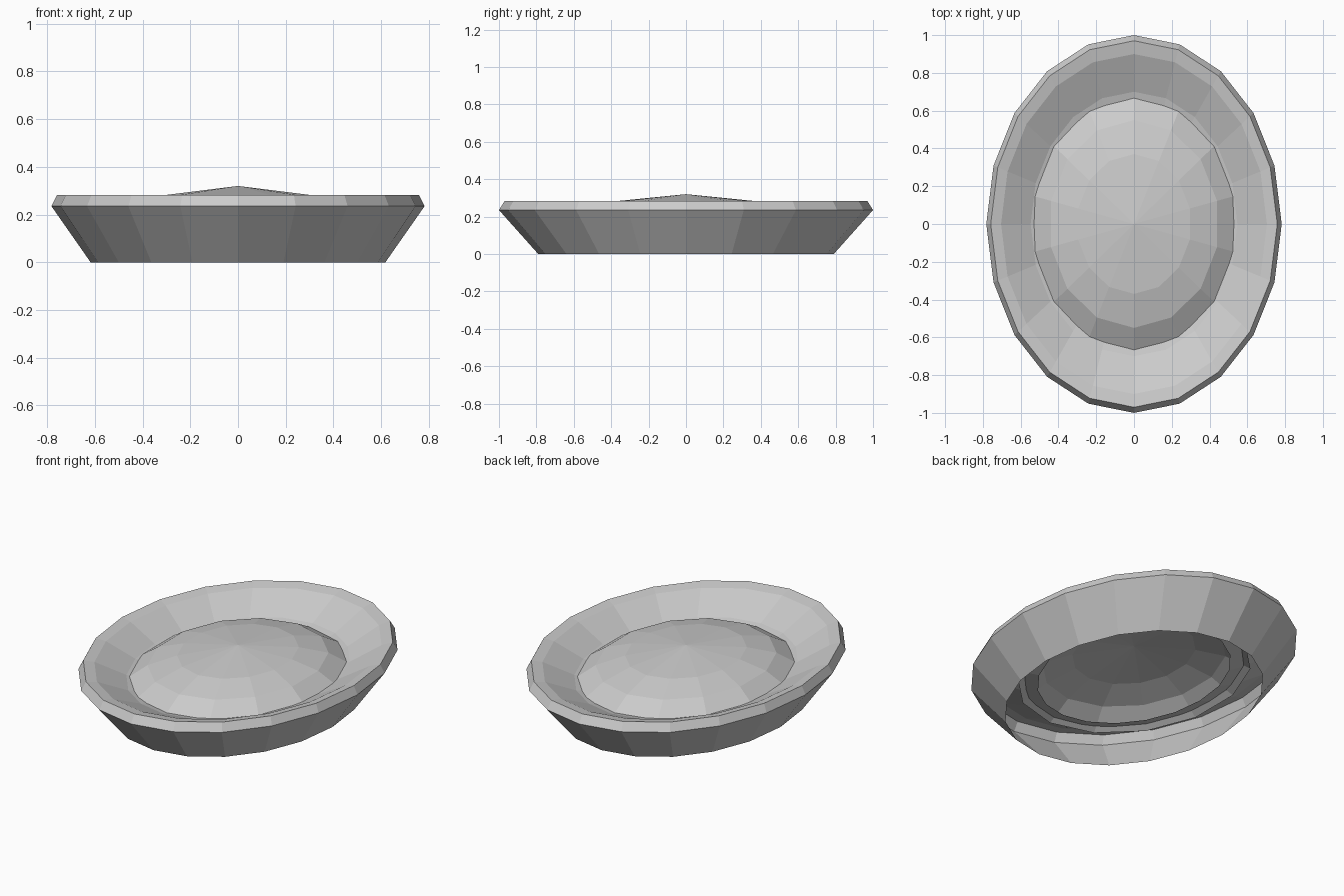
import bpy
import bmesh
from math import sin, cos, tau

if "Cube" in bpy.data.objects:
    bpy.data.objects.remove(bpy.data.objects["Cube"])


def oval_lathe(name, profile, sides, x_ratio):
    """Sweep (y radius, z) points around an oval; a zero radius makes an apex."""
    bm = bmesh.new()
    rings = []
    for r, z in profile:
        if r == 0:
            rings.append([bm.verts.new((0, 0, z))] * sides)
        else:
            rings.append([bm.verts.new((-sin(tau * i / sides) * r * x_ratio,
                                        cos(tau * i / sides) * r, z))
                          for i in range(sides)])
    for low, high in zip(rings, rings[1:]):
        for i in range(sides):
            j = (i + 1) % sides
            quad = [low[i], low[j], high[j], high[i]]
            bm.faces.new(list(dict.fromkeys(quad)))
    mesh = bpy.data.meshes.new(name)
    bm.to_mesh(mesh)
    bm.free()
    obj = bpy.data.objects.new(name, mesh)
    bpy.context.collection.objects.link(obj)
    return obj


# Open-bottomed oval rim: outer wall, bevelled lip, inner slope
oval_lathe("oval_rim",
           [(0.79, 0.0), (1.0, 0.235), (0.97, 0.283), (0.90, 0.27),
            (0.70, 0.182), (0.59, 0.155)], 20, 0.782)

# Shallow cushion dome resting in the rim
oval_lathe("cushion",
           [(0.70, 0.155), (0.55, 0.238), (0.37, 0.283), (0, 0.32)], 14, 0.82)
